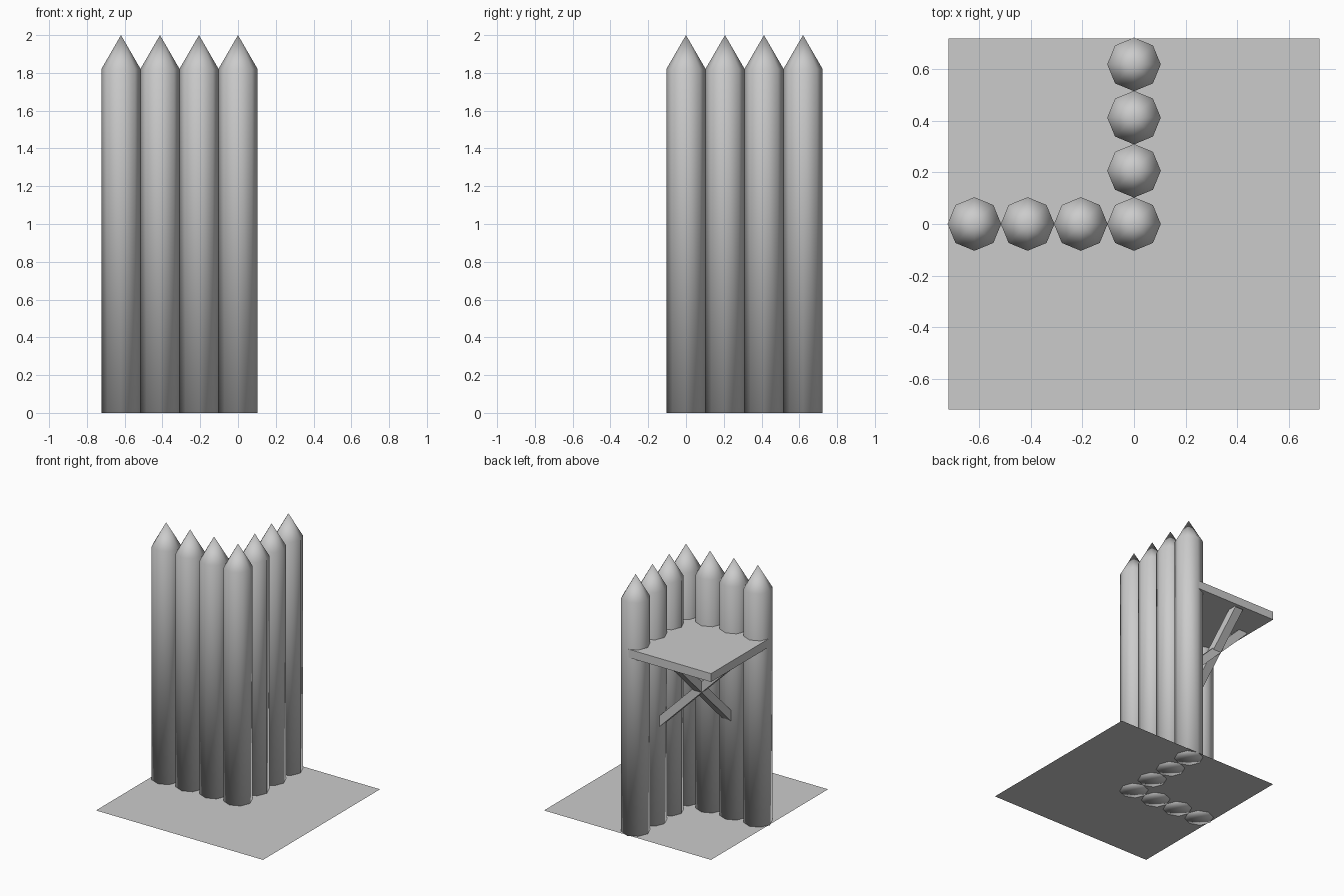
import bpy
import math

cube = bpy.data.objects.get("Cube")
if cube:
    bpy.data.objects.remove(cube, do_unlink=True)

grey = bpy.data.materials.new("plain_grey")
grey.use_nodes = True
colour = (0.6, 0.6, 0.6, 1)
grey.diffuse_color = colour
grey.node_tree.nodes["Principled BSDF"].inputs["Base Color"].default_value = colour

RADIUS, SPACING = 0.104, 0.2065
SHOULDER, TIP = 1.82, 2.0
SPAN = 0.72
DECK_BOTTOM, DECK_TOP = 1.39, 1.455


def finish(name):
    obj = bpy.context.object
    obj.name = name
    obj.data.materials.clear()
    obj.data.materials.append(grey)
    return obj


def box(name, centre, size, rotation=(0, 0, 0)):
    bpy.ops.mesh.primitive_cube_add(size=1, location=centre, rotation=rotation)
    obj = finish(name)
    obj.scale = size
    return obj


def post(name, x, y):
    """Eight-sided log with a sharpened tip, made as one smooth mesh."""
    bpy.ops.mesh.primitive_cylinder_add(
        vertices=8, radius=RADIUS, depth=SHOULDER,
        end_fill_type='TRIFAN', location=(x, y, SHOULDER / 2))
    obj = finish(name)
    # Raise the centre of the top cap into a point
    for v in obj.data.vertices:
        if v.co.z > 0 and v.co.xy.length < 0.01:
            v.co.z += TIP - SHOULDER
    bpy.ops.object.shade_smooth()


# Ground sheet
bpy.ops.mesh.primitive_plane_add(size=2 * SPAN, location=(0, 0, 0.004))
finish("ground_sheet")

# Corner post and the two rows that meet at it
post("corner_post", 0, 0)
for i in range(1, 4):
    post(f"front_wall_post_{i}", -i * SPACING, 0)
    post(f"side_wall_post_{i}", 0, i * SPACING)

# Square lookout deck in the inner corner
box("deck", (-SPAN / 2, SPAN / 2, (DECK_BOTTOM + DECK_TOP) / 2),
    (SPAN, SPAN, DECK_TOP - DECK_BOTTOM))

# Crossing diagonal braces from each wall up to the deck edge
REACH, MIDDLE, BRACE_Z = 0.37, 0.415, 1.095
LENGTH = 0.87
box("side_wall_brace", (-REACH, MIDDLE, BRACE_Z),
    (LENGTH, 0.07, 0.06), (0, math.radians(45), 0))
box("front_wall_brace", (-MIDDLE, REACH, BRACE_Z),
    (0.07, LENGTH, 0.06), (math.radians(45), 0, 0))
